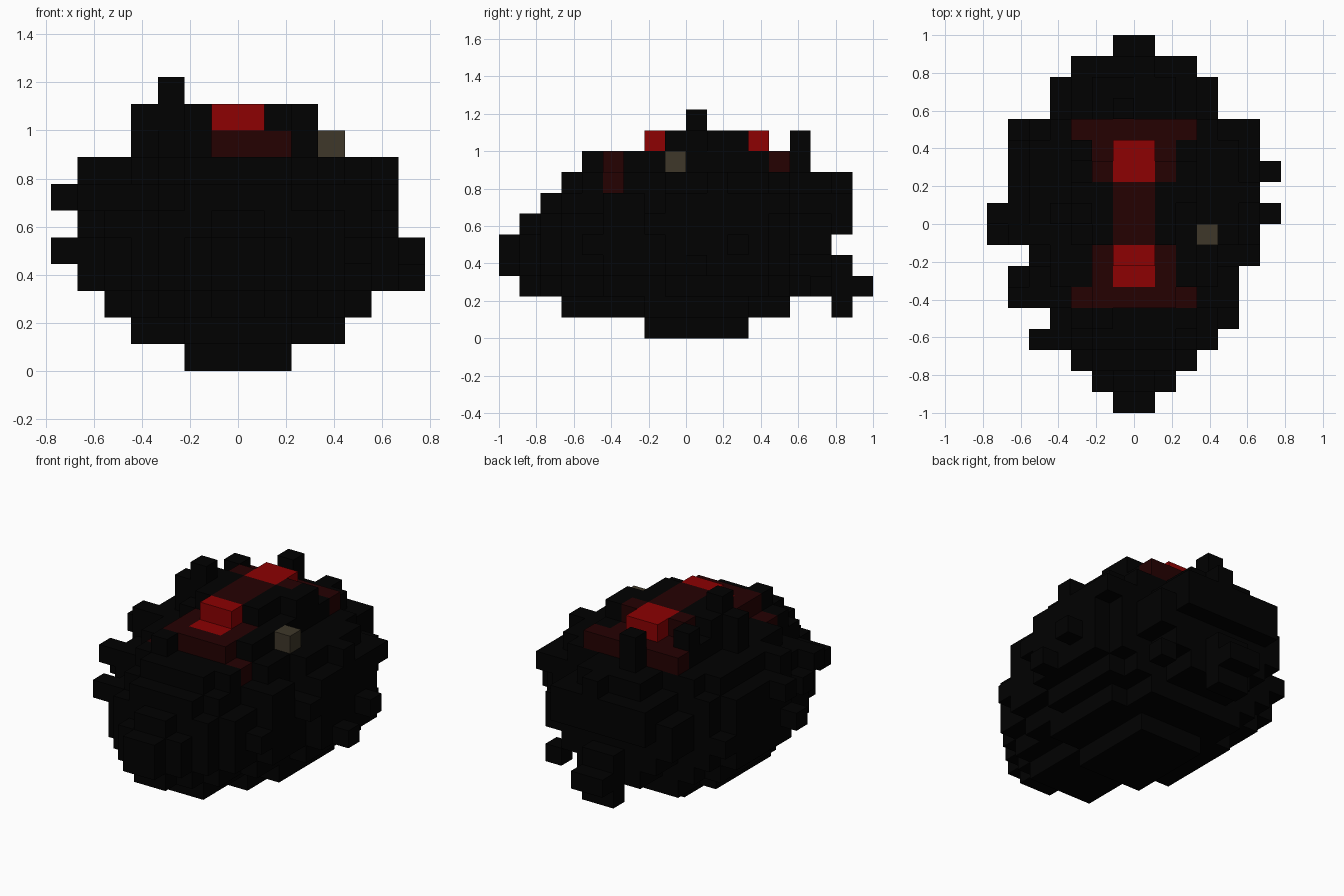
import bpy
import bmesh
from mathutils import Vector

cube = bpy.data.objects.get("Cube")
if cube:
    bpy.data.objects.remove(cube, do_unlink=True)

UNIT = 1 / 9  # edge of one block


def make_material(name, rgb):
    mat = bpy.data.materials.new(name)
    mat.use_nodes = True
    color = (*rgb, 1)
    mat.diffuse_color = color
    bsdf = next(n for n in mat.node_tree.nodes if n.type == 'BSDF_PRINCIPLED')
    bsdf.inputs["Base Color"].default_value = color
    return mat


black = make_material("black", (0.0002, 0.0002, 0.0002))
dark_red = make_material("dark red", (0.018, 0.0002, 0.0004))
bright_red = make_material("bright red", (0.266, 0.0002, 0.0006))
olive = make_material("olive grey", (0.049, 0.039, 0.023))

# Slices from front to back: bottom, top, half width
slices = [(3, 5, 1), (2, 6, 2), (2, 7, 3), (1, 8, 4), (1, 8, 4), (1, 9, 5),
          (1, 9, 5), (0, 9, 5), (0, 10, 6), (0, 10, 6), (0, 10, 6), (0, 10, 6),
          (1, 9, 6), (1, 9, 5.5), (2, 8, 4), (2, 8, 4), (5, 7, 3)]
layer_limit = [2, 4, 5, 6, 6, 6, 6, 6, 3, 2]
FIRST = -9

# Rounded body: an elliptical cross-section in every slice
cells = {}
for j, (low, high, width) in enumerate(slices, FIRST):
    middle, reach = (low + high) / 2, (high - low) / 2
    for k in range(low, high):
        t = (k + 0.5 - middle) / reach
        half = min(round(width * (1 - t * t) ** 0.5), layer_limit[k])
        for i in range(-half, half):
            cells[i, j, k] = "body"

# Raised ends of the bright marks
for i in (-1, 0):
    for j in (-2, 3):
        cells[i, j, 9] = "body"

# Notches that bare the front ends of the marking
for i in (-4, 3):
    del cells[i, -4, 7]

# Hourglass marking on the topmost block of each column
for j, width in enumerate([3, 2, 2, 1, 1, 1, 2, 2, 3], -4):
    for i in range(-width, width):
        top = max(k for (a, b, k) in cells if (a, b) == (i, j))
        bright = i in (-1, 0) and j in (-3, -2, 2, 3)
        cells[i, j, top] = "bright_mark" if bright else "hourglass_mark"

# Spinneret at the tail
for i in (-1, 0):
    for j, k in ((7, 1), (7, 2), (7, 3), (8, 2)):
        cells[i, j, k] = "spinneret"

# Stray tufts standing off the body
tufts = [(-2, -5, 8), (-1, 5, 8), (-1, 5, 9), (-3, 3, 9), (-3, 0, 9),
         (-3, 1, 9), (-3, 0, 10), (-4, 0, 8), (-4, 0, 9), (0, 7, 7),
         (2, -3, 8), (2, -2, 8), (2, 1, 9), (2, 2, 9), (6, 2, 4), (6, 0, 3),
         (-7, -1, 4), (-7, 0, 6), (-5, -6, 5), (-6, -4, 6), (-6, -3, 5),
         (-6, -1, 7), (5, 1, 7), (5, 4, 6), (-6, 4, 4), (3, 6, 2),
         (4, -5, 4), (5, -2, 5), (2, -5, 7), (-3, -5, 7)]
for cell in tufts:
    cells.setdefault(cell, "tufts")
cells[3, -1, 8] = "pale_spot"

# The three axes of the block grid
axes = [Vector(v) for v in ((1, 0, 0), (0, 1, 0), (0, 0, 1))]


def build_part(name, mat):
    """Join the outside faces of all blocks belonging to one part."""
    bm = bmesh.new()
    for cell, part in cells.items():
        if part != name:
            continue
        center = Vector(cell) + Vector((0.5, 0.5, 0.5))
        for n in range(3):
            for sign in (-1, 1):
                normal = axes[n] * sign
                if tuple(int(c) for c in Vector(cell) + normal) in cells:
                    continue
                u, v = axes[(n + 1) % 3] * sign, axes[(n + 2) % 3]
                corners = [center + (normal + u * a + v * b) / 2
                           for a, b in ((-1, -1), (1, -1), (1, 1), (-1, 1))]
                bm.faces.new([bm.verts.new(c * UNIT) for c in corners])
    bmesh.ops.remove_doubles(bm, verts=bm.verts, dist=0.001)
    mesh = bpy.data.meshes.new(name)
    bm.to_mesh(mesh)
    bm.free()
    mesh.materials.append(mat)
    obj = bpy.data.objects.new(name, mesh)
    bpy.context.collection.objects.link(obj)


for name, mat in (("body", black), ("spinneret", black), ("tufts", black),
                  ("hourglass_mark", dark_red), ("bright_mark", bright_red),
                  ("pale_spot", olive)):
    build_part(name, mat)
